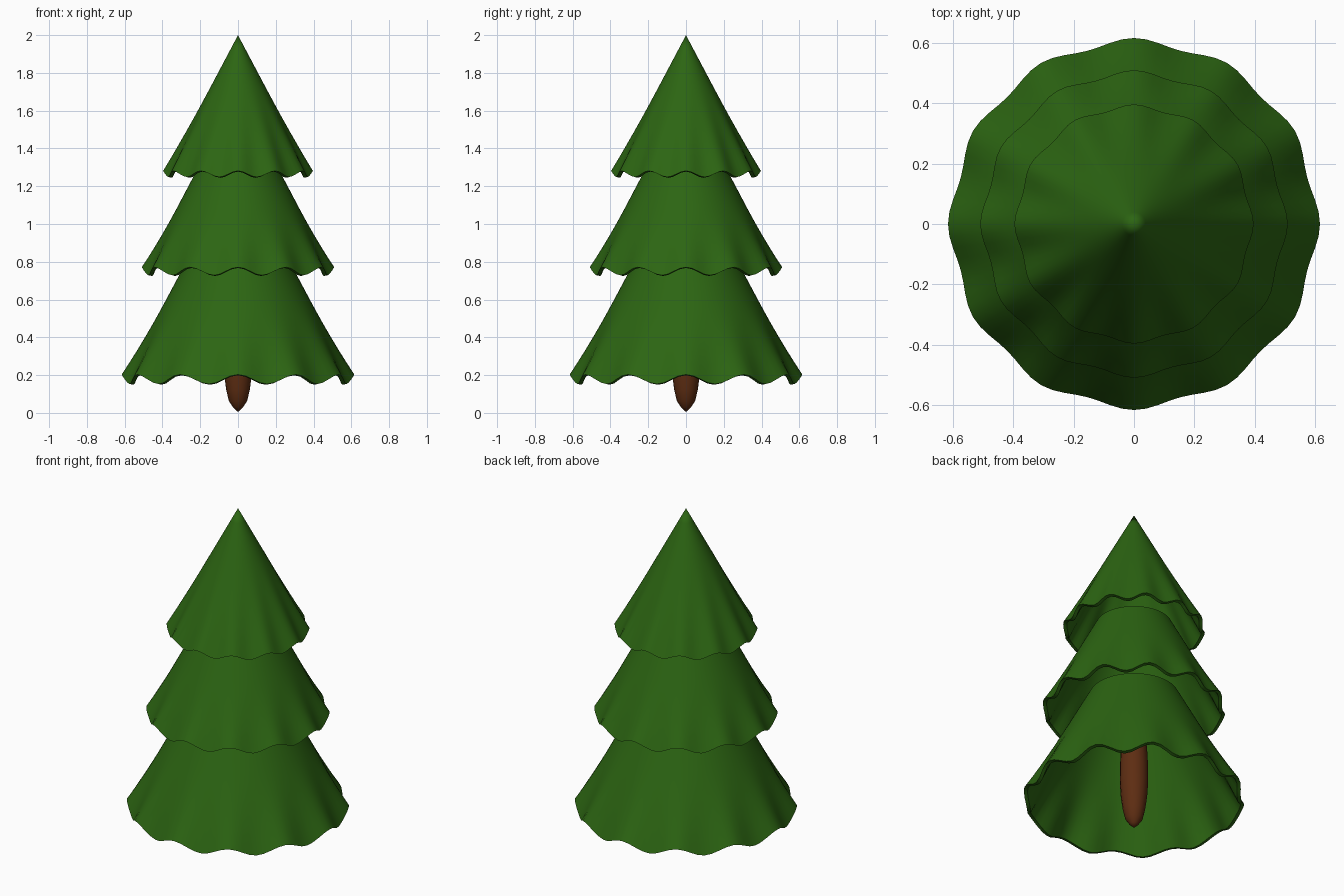
import bpy, bmesh
from math import cos, sin, pi, radians

if "Cube" in bpy.data.objects:
    bpy.data.objects.remove(bpy.data.objects["Cube"])


def material(name, color):
    m = bpy.data.materials.new(name)
    m.diffuse_color = color
    m.use_nodes = True
    m.node_tree.nodes["Principled BSDF"].inputs["Base Color"].default_value = m.diffuse_color
    return m


GREEN = material("needles", (0.025, 0.13, 0.006, 1))
BROWN = material("bark", (0.11, 0.026, 0.006, 1))


def lathe(name, profile, segs, mat, closed=False, lobes=12):
    """Revolve (radius, z, wave) points; wave scales the ruffle at that ring."""
    bm = bmesh.new()
    rings = []
    for r, z, wave in profile:
        if r == 0:
            rings.append([bm.verts.new((0, 0, z))] * segs)
            continue
        ring = []
        for i in range(segs):
            a = 2 * pi * i / segs
            w = wave * cos(lobes * a)
            rr = r + 0.011 * w
            ring.append(bm.verts.new((rr * cos(a), rr * sin(a), z + 0.025 * w)))
        rings.append(ring)
    pairs = list(zip(rings, rings[1:]))
    if closed:
        pairs.append((rings[-1], rings[0]))
    for low, high in pairs:
        for i in range(segs):
            j = (i + 1) % segs
            quad = list(dict.fromkeys((low[i], low[j], high[j], high[i])))
            if len(quad) > 2:
                bm.faces.new(quad)
    bmesh.ops.recalc_face_normals(bm, faces=bm.faces[:])
    me = bpy.data.meshes.new(name)
    bm.to_mesh(me)
    bm.free()
    me.materials.append(mat)
    ob = bpy.data.objects.new(name, me)
    bpy.context.collection.objects.link(ob)
    bpy.ops.object.select_all(action='DESELECT')
    ob.select_set(True)
    bpy.context.view_layer.objects.active = ob
    bpy.ops.object.shade_smooth_by_angle(angle=radians(50))
    return ob


def tier(name, r0, z0, r1, z1, wave):
    """Hollow skirt of branches: thin shell from ruffled hem up to its top."""
    thick, n = 0.02, 10
    outer, inner = [], []
    for k in range(n + 1):
        t = k / n
        r, z = r0 + (r1 - r0) * t, z0 + (z1 - z0) * t
        w = wave * max(0, 1 - 1.6 * t) ** 2
        outer.append((r, z, w))
        if r - thick > 0:
            inner.append((r - thick, z - 0.004 * (1 - t), w))
    if r1 == 0:
        inner.append((0, z1 - 2 * thick, 0))
    return lathe(name, inner[::-1] + outer, 96, GREEN, closed=r1 > 0)


# Branch tiers
tier("lower_branches", 0.605, 0.178, 0.247, 0.85, 1.0)
tier("middle_branches", 0.50, 0.75, 0.21, 1.30, 0.85)
tier("top_branches", 0.389, 1.265, 0.0, 2.0, 0.65)

# Trunk: spindle with rounded tip
lathe("trunk", [(0, 0.005, 0), (0.025, 0.028, 0), (0.048, 0.062, 0), (0.062, 0.12, 0),
                (0.073, 0.2, 0), (0.079, 0.3, 0), (0.078, 0.4, 0), (0.072, 0.52, 0),
                (0.052, 0.62, 0), (0, 0.69, 0)], 16, BROWN)
